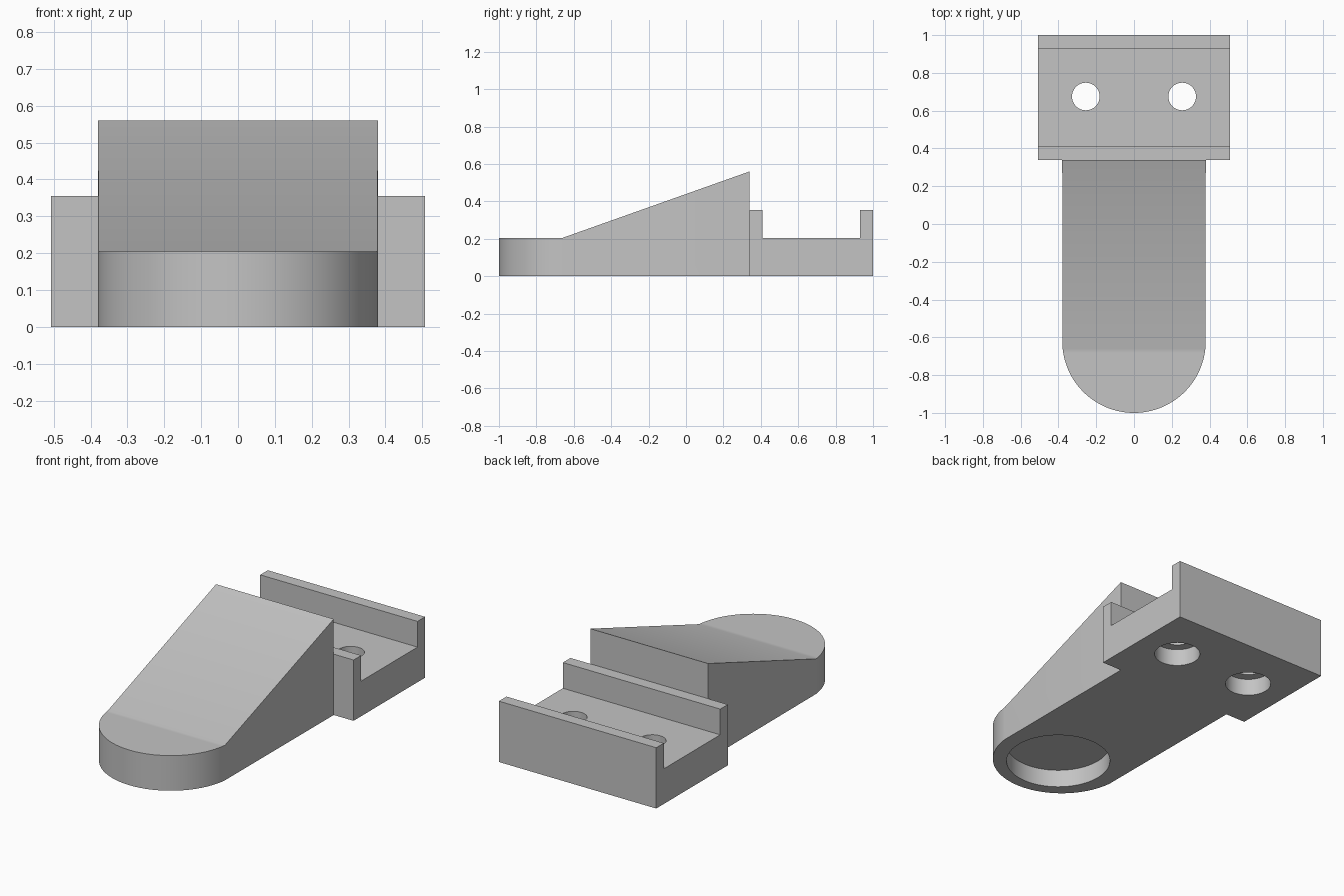
import bpy, bmesh, math

cube = bpy.data.objects.get("Cube")
if cube:
    bpy.data.objects.remove(cube, do_unlink=True)

grey = bpy.data.materials.new("plain grey")
grey.use_nodes = True
colour = (0.55, 0.55, 0.55, 1)
grey.diffuse_color = colour
grey.node_tree.nodes["Principled BSDF"].inputs["Base Color"].default_value = colour


def finish(name, bm):
    bmesh.ops.recalc_face_normals(bm, faces=bm.faces)
    mesh = bpy.data.meshes.new(name)
    bm.to_mesh(mesh)
    bm.free()
    mesh.materials.append(grey)
    obj = bpy.data.objects.new(name, mesh)
    bpy.context.collection.objects.link(obj)
    return obj


def activate(obj):
    bpy.ops.object.select_all(action="DESELECT")
    obj.select_set(True)
    bpy.context.view_layer.objects.active = obj


def drill(obj, x, y, radius, top):
    """Cut a round hole from below the part up to the given height."""
    bottom = -0.1
    bpy.ops.mesh.primitive_cylinder_add(
        vertices=64, radius=radius, depth=top - bottom,
        location=(x, y, (top + bottom) / 2))
    cutter = bpy.context.object
    cutter.hide_render = True
    activate(obj)
    mod = obj.modifiers.new("hole", "BOOLEAN")
    mod.operation = "DIFFERENCE"
    mod.solver = "EXACT"
    mod.object = cutter
    bpy.ops.object.modifier_apply(modifier=mod.name)
    bpy.data.objects.remove(cutter, do_unlink=True)


def smooth(obj):
    activate(obj)
    bpy.ops.object.shade_smooth_by_angle(angle=math.radians(30))


# Wedge body: rounded flat nose, then a ramp rising to the back
half, nose_y, ramp_y, back_y = 0.38, -0.62, -0.66, 0.34
nose_z, peak_z, steps = 0.205, 0.56, 48
start = math.asin((nose_y - ramp_y) / half)
angles = [start + (math.pi - 2 * start) * i / steps for i in range(steps + 1)]
plan = [(half * math.cos(a), nose_y - half * math.sin(a), nose_z) for a in angles]
plan += [(-half, back_y, peak_z), (half, back_y, peak_z)]

bm = bmesh.new()
low = [bm.verts.new((x, y, 0)) for x, y, z in plan]
high = [bm.verts.new(p) for p in plan]
count = len(plan)
for i in range(count):
    j = (i + 1) % count
    bm.faces.new((low[i], low[j], high[j], high[i]))
bm.faces.new(low)
bm.faces.new(high[:steps + 1])
bm.faces.new((high[0], high[steps], high[steps + 1], high[steps + 2]))
body = finish("wedge_body", bm)

# Round recess under the nose
drill(body, 0, -0.65, 0.285, 0.105)
smooth(body)

# Channel block: side profile extruded across the width
width = 0.508
profile = [(0.34, 0), (1, 0), (1, 0.355), (0.93, 0.355), (0.93, 0.205),
           (0.41, 0.205), (0.41, 0.355), (0.34, 0.355)]
bm = bmesh.new()
face = bm.faces.new([bm.verts.new((-width, y, z)) for y, z in profile])
side = bmesh.ops.extrude_face_region(bm, geom=[face])
moved = [v for v in side["geom"] if isinstance(v, bmesh.types.BMVert)]
bmesh.ops.translate(bm, verts=moved, vec=(2 * width, 0, 0))
block = finish("channel_block", bm)

# Two screw holes, widened from below
for x in (-0.255, 0.255):
    drill(block, x, 0.675, 0.125, 0.1)
    drill(block, x, 0.675, 0.073, 0.3)
smooth(block)
